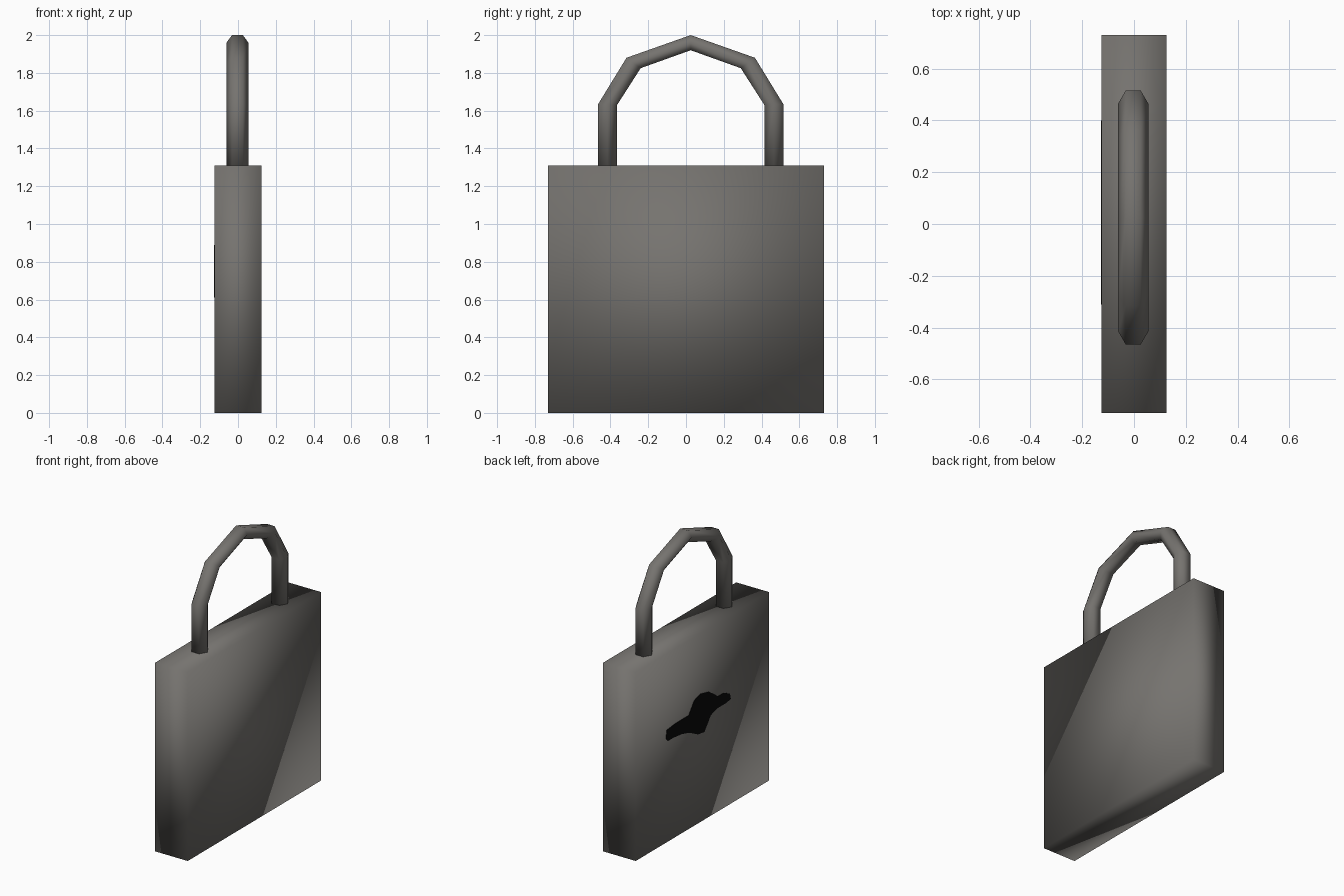
import bpy, bmesh
from mathutils import Vector

if "Cube" in bpy.data.objects:
    bpy.data.objects.remove(bpy.data.objects["Cube"])


def material(name, rgb):
    m = bpy.data.materials.new(name)
    m.diffuse_color = (*rgb, 1)
    m.use_nodes = True
    m.node_tree.nodes["Principled BSDF"].inputs["Base Color"].default_value = m.diffuse_color
    return m


METAL = material("dark_warm_metal", (0.18, 0.172, 0.16))
BLACK = material("keyhole_black", (0.003, 0.003, 0.003))


def finish(name, bm, mat, smooth):
    bmesh.ops.recalc_face_normals(bm, faces=bm.faces)
    for f in bm.faces:
        f.smooth = smooth
    mesh = bpy.data.meshes.new(name)
    bm.to_mesh(mesh)
    bm.free()
    mesh.materials.append(mat)
    ob = bpy.data.objects.new(name, mesh)
    bpy.context.collection.objects.link(ob)
    return ob


# Lock body: softly shaded plain block
bm = bmesh.new()
bmesh.ops.create_cube(bm, size=1)
for v in bm.verts:
    v.co = Vector((v.co.x * 0.25, v.co.y * 1.46, (v.co.z + 0.5) * 1.31))
finish("lock_body", bm, METAL, True)

# Shackle: hexagonal bar between an outer and an inner outline (half, then mirrored)
CY, CX, R = 0.025, -0.003, 0.058
half = [((0.49, 1.31), (0.39, 1.31)),
        ((0.49, 1.635), (0.39, 1.63)),
        ((0.34, 1.88), (0.265, 1.825))]
top = [((0.0, 2.0), (0.0, 1.92))]
mirrored = [((-o[0], o[1]), (-i[0], i[1])) for o, i in reversed(half)]
bm = bmesh.new()
rings = []
for o, i in half + top + mirrored:
    o = Vector((CX, CY + o[0], o[1]))
    i = Vector((CX, CY + i[0], i[1]))
    mid = (o + i) / 2
    dx = Vector((R, 0, 0))
    pts = [mid + dx, o + dx / 2, o - dx / 2, mid - dx, i - dx / 2, i + dx / 2]
    rings.append([bm.verts.new(p) for p in pts])
for a, b in zip(rings, rings[1:]):
    for k in range(6):
        n = (k + 1) % 6
        bm.faces.new((a[k], a[n], b[n], b[k]))
bm.faces.new(rings[0])
bm.faces.new(rings[-1])
finish("shackle", bm, METAL, True)

# Keyhole: thin dark plate on the left side (y, z outline)
outline = [(0.40, 0.72), (0.39, 0.78), (0.29, 0.79), (0.15, 0.79), (0.09, 0.87),
           (0.02, 0.89), (-0.07, 0.87), (-0.13, 0.83), (-0.17, 0.80), (-0.23, 0.80),
           (-0.30, 0.77), (-0.31, 0.73), (-0.26, 0.72), (-0.16, 0.72), (-0.09, 0.70),
           (-0.06, 0.66), (-0.02, 0.61), (0.05, 0.62), (0.15, 0.67), (0.23, 0.69),
           (0.32, 0.70), (0.38, 0.70)]
bm = bmesh.new()
face = bm.faces.new([bm.verts.new((-0.124, y, z)) for y, z in outline])
ext = bmesh.ops.extrude_face_region(bm, geom=[face])
for v in ext["geom"]:
    if isinstance(v, bmesh.types.BMVert):
        v.co.x = -0.128
finish("keyhole_plate", bm, BLACK, False)
